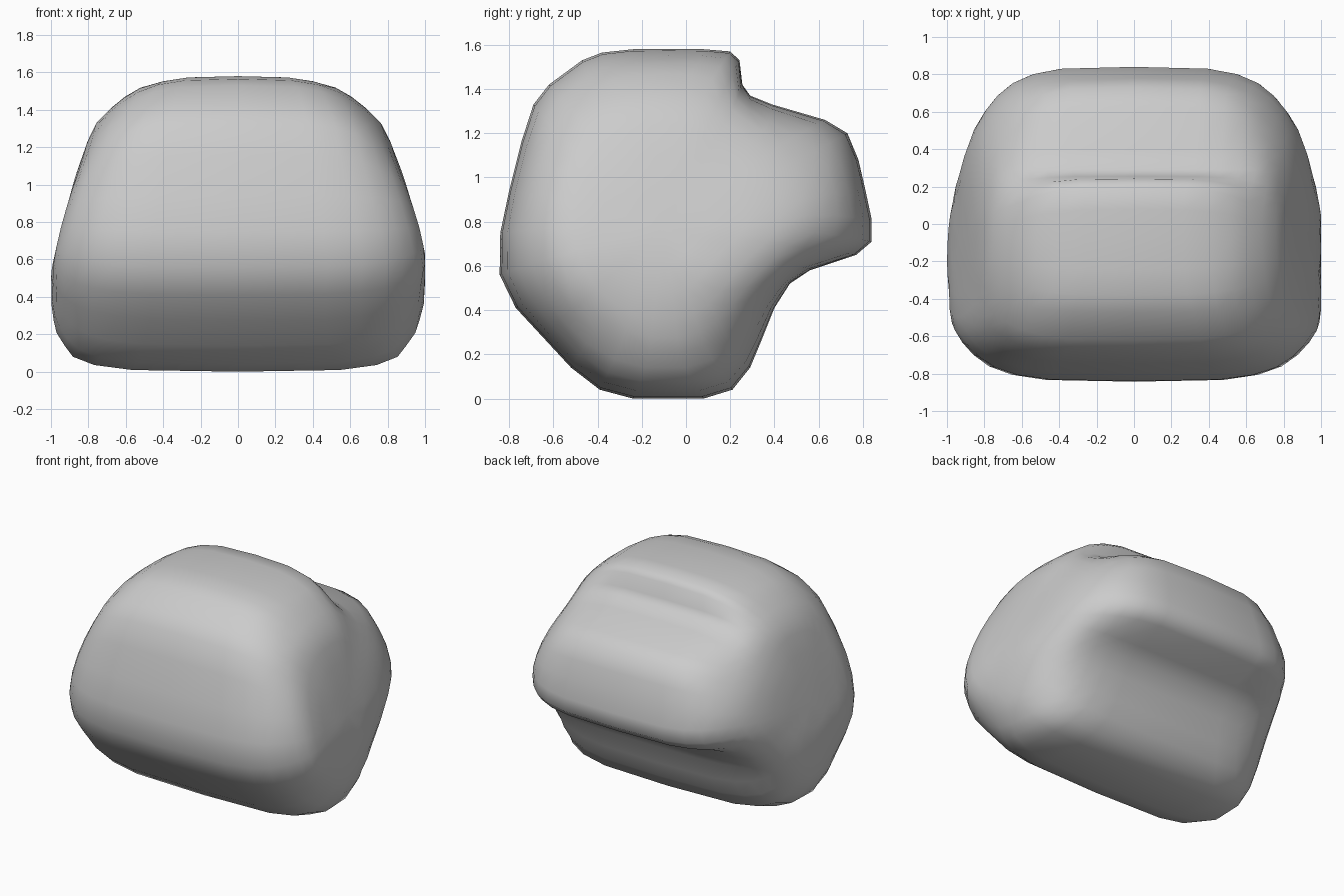
import bpy, bmesh
from math import sin, cos, sqrt, radians
from mathutils import Vector

if "Cube" in bpy.data.objects:
    bpy.data.objects.remove(bpy.data.objects["Cube"])

# Side profile (y, z) through the middle of the body
PROFILE = [(-.24, 0), (.08, 0), (.21, .04), (.29, .14), (.34, .26), (.40, .41),
           (.47, .52), (.56, .58), (.77, .65), (.84, .71), (.84, .81), (.81, .95),
           (.78, 1.08), (.73, 1.20), (.63, 1.26), (.39, 1.33), (.29, 1.37),
           (.255, 1.42), (.242, 1.53), (.20, 1.57), (.08, 1.58), (-.08, 1.58),
           (-.24, 1.58), (-.38, 1.565), (-.47, 1.53), (-.62, 1.42), (-.69, 1.33),
           (-.745, 1.16), (-.80, .94), (-.84, .75), (-.843, .56), (-.77, .41),
           (-.645, .275), (-.52, .14), (-.39, .04)]
CENTRE = Vector((-.1, .78))

# Half width by height, and its correction by depth
WIDTH = [(0, 1.33), (.04, 1.27), (.14, 1.13), (.28, 1.04), (.4, 1.01), (.55, 1.0),
         (.75, .95), (1.16, .84), (1.33, .81), (1.42, .77), (1.53, .73), (1.58, .62)]
DEPTH = [(-.84, 1.14), (-.7, 1.1), (-.4, 1.02), (0, 1), (.53, .98), (.85, 1.0)]
LEAN = [(0, -.025), (.14, -.017), (.55, .01), (.75, .012), (1.58, 0)]


def lookup(table, v):
    if v <= table[0][0]:
        return table[0][1]
    for (a, fa), (b, fb) in zip(table, table[1:]):
        if v <= b:
            return fa + (fb - fa) * (v - a) / (b - a)
    return table[-1][1]


def relax(pts, times):
    for _ in range(times):
        pts = [pts[i] * .5 + (pts[i - 1] + pts[(i + 1) % len(pts)]) * .25
               for i in range(len(pts))]
    return pts


sharp = [Vector(p) for p in PROFILE]
soft = relax(sharp, 6)

bm = bmesh.new()


def place(p, f):
    half = lookup(WIDTH, p.y) * lookup(DEPTH, p.x) * abs(f)
    x = (1 if f > 0 else -1) * half + lookup(LEAN, p.y) * abs(f)
    return bm.verts.new((max(-1, min(1, x)), p.x, p.y))


# Rings bulge from one side, over the full profile, to the other side
steps = [3, 10, 20, 30, 40, 50, 60, 70, 80, 90]
angles = steps + [180 - a for a in reversed(steps[:-1])]
rings = []
for a in angles:
    r = sqrt(sin(radians(a)))
    c = 0 if a == 90 else cos(radians(a))
    f = sqrt(abs(c)) * (1 if c >= 0 else -1)
    k = min(1, (1 - r) * 6)
    rings.append([place(CENTRE + (p.lerp(s, k) - CENTRE) * r, f)
                  for p, s in zip(sharp, soft)])

n = len(PROFILE)
for r0, r1 in zip(rings, rings[1:]):
    for i in range(n):
        j = (i + 1) % n
        bm.faces.new((r0[i], r0[j], r1[j], r1[i]))

# Close both sides
for ring, f in ((rings[0], 1), (rings[-1], -1)):
    pole = place(CENTRE, f)
    for i in range(n):
        bm.faces.new((ring[i], ring[(i + 1) % n], pole))

bmesh.ops.recalc_face_normals(bm, faces=bm.faces)
for face in bm.faces:
    face.smooth = True
mesh = bpy.data.meshes.new("rounded_body")
bm.to_mesh(mesh)
bm.free()
bpy.context.collection.objects.link(bpy.data.objects.new("rounded_body", mesh))
